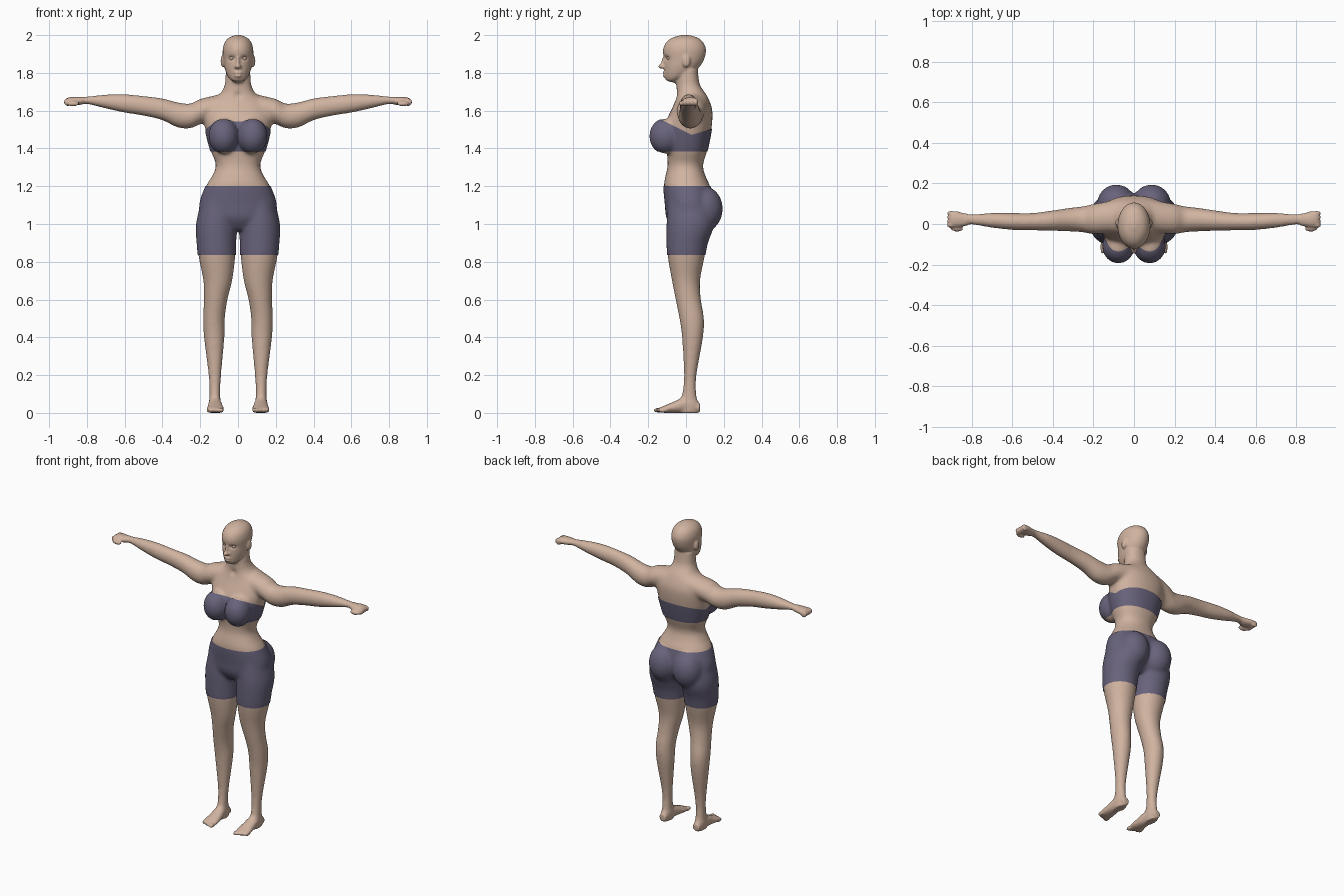
import bpy, bmesh
from math import sin, cos, pi, exp, copysign
from mathutils import Matrix, Vector

cube = bpy.data.objects.get("Cube")
if cube:
    bpy.data.objects.remove(cube, do_unlink=True)

X, Y, Z = 0, 1, 2
SIDES = 36
STEPS = 6
BOTH = (1, -1)


def material(name, colour):
    mat = bpy.data.materials.new(name)
    mat.use_nodes = True
    mat.diffuse_color = (*colour, 1)
    mat.node_tree.nodes["Principled BSDF"].inputs["Base Color"].default_value = (*colour, 1)
    return mat


skin = material("skin", (.63, .45, .35))
cloth = material("purple grey cloth", (.14, .125, .2))


def add_object(name, bm, mat):
    mesh = bpy.data.meshes.new(name)
    bm.to_mesh(mesh)
    bm.free()
    mesh.materials.clear()
    mesh.materials.append(mat)
    mesh.shade_smooth()
    obj = bpy.data.objects.new(name, mesh)
    bpy.context.collection.objects.link(obj)
    return obj


def spline(a, b, c, d, t):
    """Smooth curve from b to c."""
    return b + .5 * t * (c - a + t * (2*a - 5*b + 4*c - d + t * (3*(b - c) + d - a)))


def loft(bm, axis, rows, side=1, power=2):
    """Tube along an axis; each row is position, then low and high of the other two axes."""
    smooth_rows = []
    last = len(rows) - 1
    for i in range(last):
        near = [rows[max(0, min(last, k))] for k in (i - 1, i, i + 1, i + 2)]
        for step in range(STEPS):
            smooth_rows.append([spline(*vals, step / STEPS) for vals in zip(*near)])
    smooth_rows.append(rows[last])
    rings = []
    for pos, a0, a1, b0, b1 in smooth_rows:
        ring = []
        for k in range(SIDES):
            angle = 2 * pi * k / SIDES
            u, v = (copysign(abs(f) ** (2 / power), f) for f in (cos(angle), sin(angle)))
            co = [(a0 + a1 + u * (a1 - a0)) / 2, (b0 + b1 + v * (b1 - b0)) / 2]
            co.insert(axis, pos)
            co[X] *= side
            ring.append(bm.verts.new(co))
        rings.append(ring)
    for low, high in zip(rings, rings[1:]):
        for k in range(SIDES):
            n = (k + 1) % SIDES
            bm.faces.new((low[k], low[n], high[n], high[k]))
    bm.faces.new(rings[0])
    bm.faces.new(rings[-1])


def ball(bm, centre, radii, sides=BOTH):
    for side in sides:
        place = Matrix.Translation((side * centre[X], centre[Y], centre[Z]))
        bmesh.ops.create_uvsphere(bm, u_segments=24, v_segments=16, radius=1,
                                  matrix=place @ Matrix.Diagonal((*radii, 1)))


def dent(bm, centre, radii, push):
    """Soft push of the surface around a point, on both sides."""
    for v in bm.verts:
        d = Vector((abs(v.co.x), v.co.y, v.co.z)) - Vector(centre)
        reach = sum((d[k] / radii[k]) ** 2 for k in range(3))
        if reach < 6:
            v.co.y += push * exp(-reach)


def symmetric(rows):
    return [(z, -w, w, front, back) for z, w, front, back in rows]


bm = bmesh.new()

# Torso and neck
loft(bm, Z, symmetric([
    (.97, .1, -.06, .08), (1.03, .18, -.1, .13), (1.1, .203, -.108, .145),
    (1.2, .17, -.117, .127), (1.25, .14, -.11, .105), (1.31, .117, -.097, .09),
    (1.38, .142, -.102, .11), (1.45, .162, -.11, .125), (1.53, .178, -.11, .138),
    (1.6, .18, -.08, .14), (1.65, .15, -.058, .125), (1.69, .095, -.05, .105),
    (1.74, .07, -.05, .073), (1.82, .064, -.04, .062)]), power=2.2)
ball(bm, (.077, -.11, 1.465), (.077, .082, .093))
ball(bm, (.087, .1, 1.08), (.092, .092, .115))

# Head
loft(bm, Z, symmetric([
    (1.75, .02, -.095, -.05), (1.765, .04, -.108, -.02), (1.79, .058, -.114, .03),
    (1.83, .072, -.116, .07), (1.87, .078, -.116, .095), (1.92, .081, -.122, .106),
    (1.96, .071, -.106, .092), (1.986, .048, -.072, .062), (2.001, .012, -.022, .012)]))

# Nose, lips and ears
ball(bm, (0, -.128, 1.835), (.015, .019, .013), (1,))
ball(bm, (0, -.117, 1.857), (.009, .015, .03), (1,))
ball(bm, (.01, -.118, 1.832), (.01, .012, .009))
ball(bm, (0, -.112, 1.8), (.023, .013, .008), (1,))
ball(bm, (0, -.11, 1.785), (.02, .014, .009), (1,))
ball(bm, (.081, .002, 1.862), (.011, .021, .033))

for side in BOTH:
    # Arm and palm
    loft(bm, X, [
        (.08, -.04, .12, 1.57, 1.69), (.2, -.05, .1, 1.528, 1.663),
        (.25, -.042, .088, 1.506, 1.638), (.32, -.037, .08, 1.51, 1.645),
        (.4, -.035, .068, 1.548, 1.666), (.5, -.032, .055, 1.572, 1.679),
        (.6, -.03, .055, 1.588, 1.688), (.7, -.02, .056, 1.61, 1.686),
        (.8, -.005, .05, 1.634, 1.676), (.84, -.012, .054, 1.63, 1.673),
        (.88, -.017, .064, 1.63, 1.673), (.905, -.01, .058, 1.636, 1.667)], side)
    # Leg
    loft(bm, Z, [
        (1.12, .03, .19, -.09, .13), (1, .01, .219, -.1, .145),
        (.9, .013, .216, -.1, .113), (.82, .015, .208, -.096, .098),
        (.7, .03, .184, -.075, .075), (.6, .055, .181, -.056, .08),
        (.5, .069, .186, -.036, .096), (.4, .071, .181, -.022, .091),
        (.2, .088, .157, -.012, .057), (.1, .093, .152, -.022, .056),
        (.04, .09, .155, -.04, .07), (0, .095, .15, -.035, .065)], side)
    # Foot
    loft(bm, Y, [
        (.074, .1, .145, .004, .05), (0, .09, .155, 0, .09), (-.06, .08, .16, 0, .062),
        (-.11, .075, .166, 0, .04), (-.14, .08, .16, .003, .028)], side)

# Toes, curled fingers and thumbs
for i in range(5):
    ball(bm, (.087 + .0175 * i, -.146 + .006 * i, .014), (.011 - .0007 * i, .026, .013))
for i in range(4):
    ball(bm, (.9, -.007 + .02 * i, 1.645), (.023, .011, .021))
ball(bm, (.872, -.024, 1.637), (.032, .013, .014))

# Fuse the parts into one skin
body = add_object("body", bm, skin)
fuse = body.modifiers.new("fuse", "REMESH")
fuse.mode = "VOXEL"
fuse.voxel_size = .006
graph = bpy.context.evaluated_depsgraph_get()
fused = bpy.data.meshes.new_from_object(body.evaluated_get(graph))
bpy.data.objects.remove(body, do_unlink=True)
bm = bmesh.new()
bm.from_mesh(fused)
bpy.data.meshes.remove(fused)


def is_detail(co):
    return co.z > 1.76 or co.z < .06 or abs(co.x) > .82


# Soften the joins, lightly on face, hands and feet
broad = [v for v in bm.verts if not is_detail(v.co)]
for verts, times in ((bm.verts[:], 2), (broad, 28)):
    for _ in range(times):
        bmesh.ops.smooth_vert(bm, verts=verts, factor=.5,
                              use_axis_x=True, use_axis_y=True, use_axis_z=True)

# Eye sockets, mouth line, ear hollows and breastbone notch
dent(bm, (.033, -.107, 1.878), (.019, .03, .011), .014)
dent(bm, (0, -.12, 1.7925), (.02, .03, .004), .006)
dent(bm, (.088, -.004, 1.865), (.01, .008, .016), .008)
dent(bm, (0, -.05, 1.68), (.02, .03, .02), .008)
bm.normal_update()


def garment(name, cuts, covers):
    """Thin shell of the body, cut along planes and kept where it covers."""
    shell = bm.copy()
    for v in shell.verts:
        v.co += v.normal * .004
    for point, normal in cuts:
        bmesh.ops.bisect_plane(shell, geom=shell.verts[:] + shell.edges[:] + shell.faces[:],
                               plane_co=point, plane_no=normal)
    bare = [f for f in shell.faces if not covers(f.calc_center_median())]
    bmesh.ops.delete(shell, geom=bare, context="FACES")
    add_object(name, shell, cloth)


# Shorts
HEM, WAIST = .835, 1.2
garment("shorts", [((0, 0, z), (0, 0, 1)) for z in (HEM, WAIST)],
        lambda c: HEM < c.z < WAIST)

# Bandeau top, lowest under the arms
BAND, DIP, MIDDLE = 1.385, 1.472, .03
FRONT, BACK = -.5, .3
garment("bandeau_top",
        [((0, 0, BAND), (0, 0, 1))]
        + [((0, MIDDLE, DIP), (0, -slope, 1)) for slope in (FRONT, BACK)],
        lambda c: abs(c.x) < .2 and BAND < c.z < DIP + max(
            slope * (c.y - MIDDLE) for slope in (FRONT, BACK)))

add_object("body", bm, skin)

# Eyes
eyes = bmesh.new()
ball(eyes, (.033, -.089, 1.877), (.014, .013, .011))
add_object("eyes", eyes, skin)
